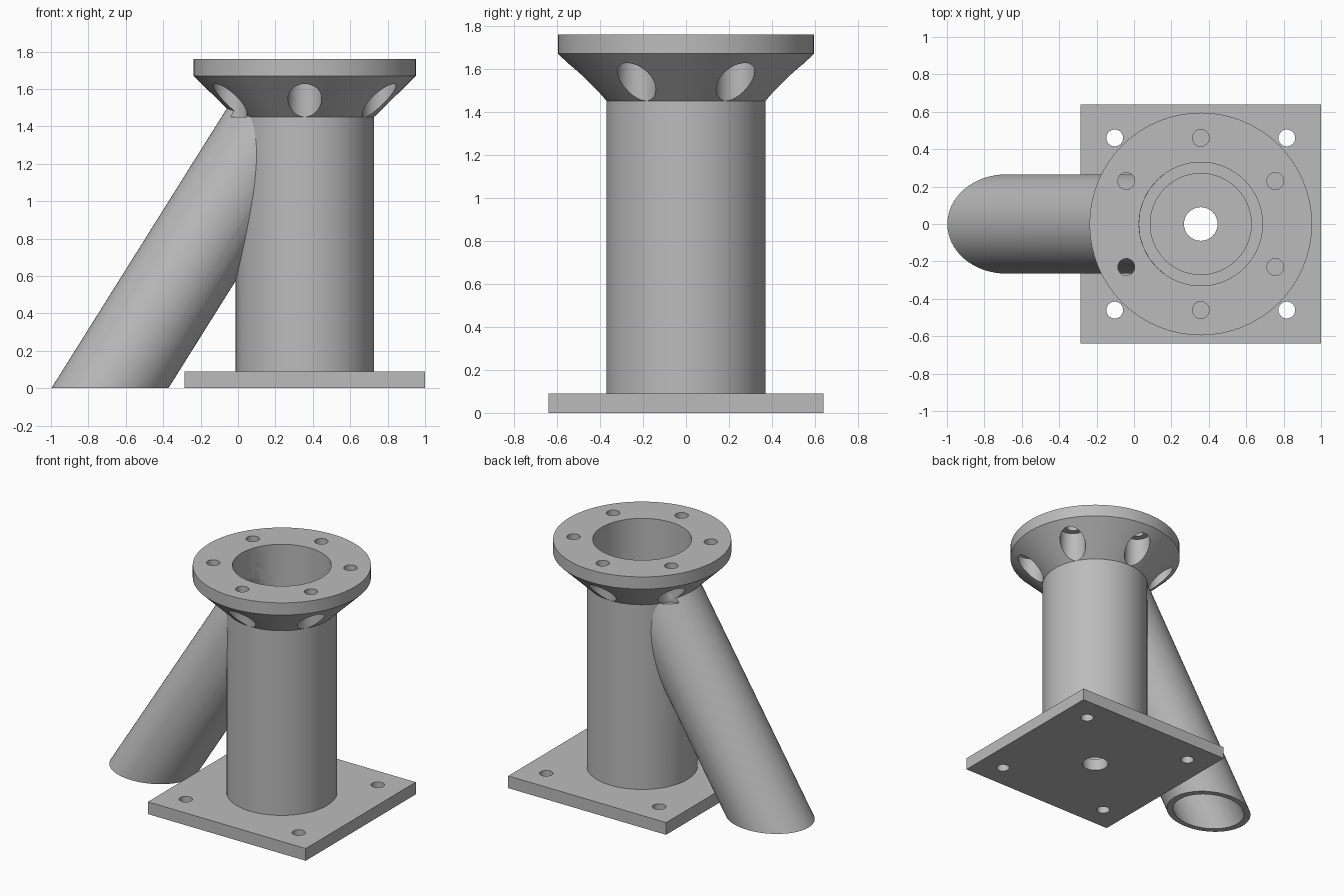
import bpy, bmesh, math
from mathutils import Vector, Matrix

cube = bpy.data.objects.get("Cube")
if cube:
    bpy.data.objects.remove(cube, do_unlink=True)

CX = 0.357                      # column axis
PLATE_TOP, NECK, FLANGE, TOP = 0.09, 1.45, 1.67, 1.76
BORE = 0.33
SEG = 64

gray = bpy.data.materials.new("gray metal")
gray.use_nodes = True
gray.diffuse_color = (0.5, 0.5, 0.5, 1)
gray.node_tree.nodes["Principled BSDF"].inputs["Base Color"].default_value = (0.5, 0.5, 0.5, 1)


def make_object(name, bm):
    bmesh.ops.recalc_face_normals(bm, faces=bm.faces)
    mesh = bpy.data.meshes.new(name)
    bm.to_mesh(mesh)
    bm.free()
    mesh.materials.append(gray)
    obj = bpy.data.objects.new(name, mesh)
    bpy.context.collection.objects.link(obj)
    return obj


def rod(name, start, end, radius, floor=None, seg=SEG):
    """Solid cylinder between two points; floor slides its lower rim along the axis."""
    start, end = Vector(start), Vector(end)
    axis = (end - start).normalized()
    length = (end - start).length
    bm = bmesh.new()
    bmesh.ops.create_cone(bm, cap_ends=True, segments=seg, radius1=radius,
                          radius2=radius, depth=length)
    low = [v for v in bm.verts if v.co.z < 0]
    turn = Vector((0, 0, 1)).rotation_difference(axis).to_matrix().to_4x4()
    bm.transform(Matrix.Translation((start + end) / 2) @ turn)
    if floor is not None:
        for v in low:
            v.co += axis * ((floor - v.co.z) / axis.z)
    return make_object(name, bm)


def lathe(name, profile):
    bm = bmesh.new()
    verts = [bm.verts.new((r, 0, z)) for r, z in profile]
    edges = [bm.edges.new((a, b)) for a, b in zip(verts, verts[1:] + verts[:1])]
    bmesh.ops.spin(bm, geom=verts + edges, cent=(0, 0, 0), axis=(0, 0, 1),
                   angle=math.tau, steps=SEG)
    bmesh.ops.remove_doubles(bm, verts=bm.verts, dist=1e-5)
    bm.transform(Matrix.Translation((CX, 0, 0)))
    return make_object(name, bm)


def cut(target, cutters):
    bpy.context.view_layer.objects.active = target
    for cutter in cutters:
        mod = target.modifiers.new("cut", 'BOOLEAN')
        mod.operation = 'DIFFERENCE'
        mod.solver = 'EXACT'
        mod.object = cutter
        bpy.ops.object.modifier_apply(modifier=mod.name)
        bpy.data.objects.remove(cutter, do_unlink=True)


def hole(x, y, z0, z1, radius):
    return rod("cutter", (x, y, z0), (x, y, z1), radius, seg=32)


def bolt_holes(z0, z1, radius):
    angles = [math.radians(30 + 60 * k) for k in range(6)]
    return [hole(CX + 0.46 * math.cos(a), 0.46 * math.sin(a), z0, z1, radius)
            for a in angles]


# Square base plate with corner holes and a drain
bm = bmesh.new()
bmesh.ops.create_cube(bm, size=1)
bm.transform(Matrix.Translation((CX, 0, PLATE_TOP / 2)) @ Matrix.Diagonal((1.286, 1.28, PLATE_TOP, 1)))
plate = make_object("base_plate", bm)
cut(plate, [hole(CX + sx * 0.46, sy * 0.46, -0.1, 0.2, 0.045)
            for sx in (-1, 1) for sy in (-1, 1)] + [hole(CX, 0, -0.1, 0.2, 0.09)])

# Hollow column with flared flange and an inner ledge at the floor
column = lathe("flanged_column", [
    (0.37, PLATE_TOP), (0.37, NECK), (0.595, FLANGE), (0.595, TOP),
    (BORE, TOP), (BORE, 0.18), (0.27, 0.18), (0.27, PLATE_TOP)])

# Slanted branch pipe, flat on the ground, opening into the column
SLOPE = 0.627
foot = Vector((-0.685, 0, 0))
along = Vector((SLOPE, 0, 1))
pipe = rod("branch_pipe", foot, foot + along * 1.58, 0.265, floor=0)
cut(pipe, [rod("cutter", foot - along * 0.5, foot + along * 1.8, 0.225),
           hole(CX, 0, 0.2, 1.9, BORE)] + bolt_holes(NECK, FLANGE, 0.09))
cut(column, [rod("cutter", foot, foot + along * 1.56, 0.225)]
    + bolt_holes(NECK, FLANGE, 0.09) + bolt_holes(1.6, 1.9, 0.045))

# Smooth round walls, keep edges sharp
for obj in (plate, column, pipe):
    bpy.ops.object.select_all(action='DESELECT')
    obj.select_set(True)
    bpy.context.view_layer.objects.active = obj
    bpy.ops.object.shade_smooth_by_angle(angle=math.radians(30))
